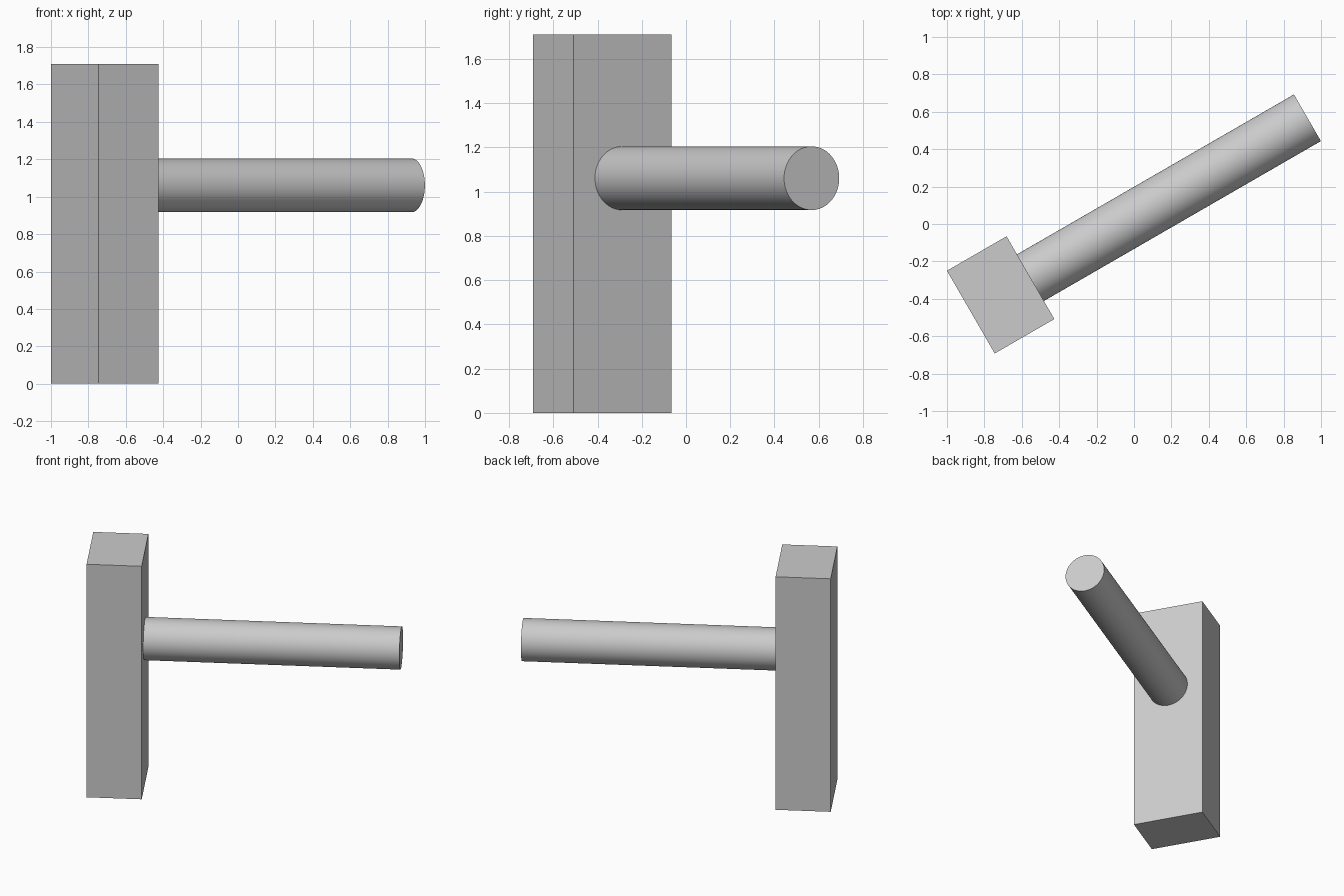
import bpy
from math import radians, pi
from mathutils import Matrix, Vector

cube = bpy.data.objects.get("Cube")
if cube:
    bpy.data.objects.remove(cube, do_unlink=True)

GREY = (0.6, 0.6, 0.6, 1)
mat = bpy.data.materials.new("light grey")
mat.use_nodes = True
mat.diffuse_color = GREY
mat.node_tree.nodes["Principled BSDF"].inputs["Base Color"].default_value = GREY

# Both parts share one frame, turned about z, with its origin under the block
FRAME = Matrix.Translation((-0.713, -0.379, 0)) @ Matrix.Rotation(radians(30), 4, "Z")
THICKNESS, WIDTH, HEIGHT = 0.368, 0.511, 1.71
ROD_RADIUS, ROD_LENGTH, ROD_HEIGHT = 0.144, 1.71, 1.061


def finish(name, local):
    obj = bpy.context.object
    obj.name = name
    obj.matrix_world = FRAME @ local
    obj.data.materials.append(mat)
    return obj


# Upright block
bpy.ops.mesh.primitive_cube_add(size=1)
finish("block", Matrix.Translation((0, 0, HEIGHT / 2))
       @ Matrix.Diagonal((THICKNESS, WIDTH, HEIGHT, 1)))

# Round rod standing out from the block's face
bpy.ops.mesh.primitive_cylinder_add(vertices=64, radius=ROD_RADIUS, depth=ROD_LENGTH)
centre = Vector((THICKNESS / 2 + ROD_LENGTH / 2, 0, ROD_HEIGHT))
finish("rod", Matrix.Translation(centre) @ Matrix.Rotation(pi / 2, 4, "Y"))
bpy.ops.object.shade_smooth_by_angle(angle=radians(30))
